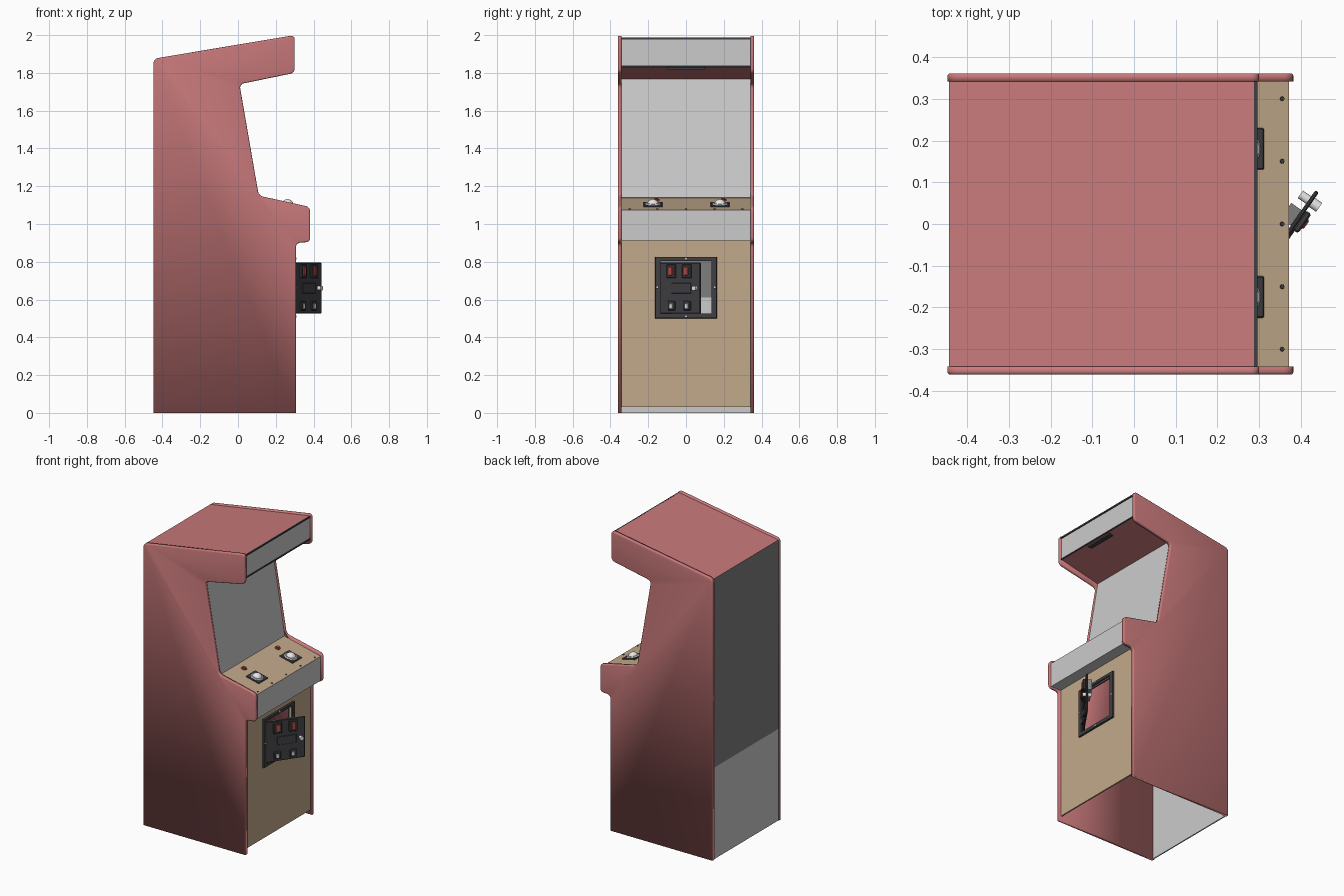
import bpy, bmesh, math
from mathutils import Matrix, Vector

if "Cube" in bpy.data.objects:
    bpy.data.objects.remove(bpy.data.objects["Cube"])


def material(name, rgb):
    m = bpy.data.materials.new(name)
    m.use_nodes = True
    m.diffuse_color = (*rgb, 1)
    m.node_tree.nodes["Principled BSDF"].inputs["Base Color"].default_value = (*rgb, 1)
    return m


pink = material("pink paint", (0.58, 0.19, 0.195))
grey = material("light grey", (0.6, 0.6, 0.6))
dark = material("dark grey", (0.21, 0.21, 0.21))
tan = material("tan wood", (0.54, 0.40, 0.26))
black = material("charcoal", (0.05, 0.05, 0.055))
red = material("button red", (0.5, 0.07, 0.06))
white = material("off white", (0.8, 0.8, 0.8))


def finish(bm, name, mat, matrix=None):
    bmesh.ops.recalc_face_normals(bm, faces=bm.faces)
    me = bpy.data.meshes.new(name)
    bm.to_mesh(me)
    bm.free()
    me.materials.append(mat)
    ob = bpy.data.objects.new(name, me)
    bpy.context.collection.objects.link(ob)
    if matrix:
        ob.matrix_world = matrix
    return ob


def prism(name, pts, y0, y1, mat):
    """Extrude an x-z outline along y."""
    bm = bmesh.new()
    face = bm.faces.new([bm.verts.new((x, y0, z)) for x, z in pts])
    new = bmesh.ops.extrude_face_region(bm, geom=[face])["geom"]
    bmesh.ops.translate(bm, vec=(0, y1 - y0, 0), verts=[v for v in new if isinstance(v, bmesh.types.BMVert)])
    return finish(bm, name, mat)


def slab(name, p, q, mat, t=0.008, half=0.341):
    """Thin board between two x-z points, thickness to the right of p->q."""
    d = (Vector(q) - Vector(p)).normalized() * t
    n = Vector((d.y, -d.x))
    return prism(name, [p, q, Vector(q) + n, Vector(p) + n], -half, half, mat)


def box(name, size, loc, mat, matrix=None, bevel=0):
    bm = bmesh.new()
    bmesh.ops.create_cube(bm, size=1, matrix=Matrix.Translation(loc) @ Matrix.Diagonal((*size, 1)))
    if bevel:
        bmesh.ops.bevel(bm, geom=bm.edges[:], offset=bevel, segments=1, affect='EDGES')
    return finish(bm, name, mat, matrix)


def disc(name, r1, r2, depth, matrix, mat, sides=16):
    bm = bmesh.new()
    bmesh.ops.create_cone(bm, cap_ends=True, segments=sides, radius1=r1, radius2=r2, depth=depth)
    return finish(bm, name, mat, matrix)


def ring(name, outer, inner, x0, x1, mat, slope=0):
    """Rectangular board facing +x with a rectangular hole; rects are y0, y1, z0, z1."""
    def corners(x, r, s=0):
        return [bm.verts.new((x, y, z)) for y, z in
                ((r[0] + s, r[2] + s), (r[1] - s, r[2] + s), (r[1] - s, r[3] - s), (r[0] + s, r[3] - s))]
    bm = bmesh.new()
    loops = [corners(x0, outer), corners(x1, outer, slope), corners(x1, inner), corners(x0, inner)]
    for a, b in zip(loops, loops[1:] + loops[:1]):
        for i in range(4):
            j = (i + 1) % 4
            bm.faces.new((a[i], a[j], b[j], b[i]))
    return finish(bm, name, mat)


# Side panels: rounded outline, soft edges
outline = [(-0.447, 0), (0.307, 0), (0.307, 0.90), (0.382, 0.905), (0.382, 1.09), (0.11, 1.15),
           (0.008, 1.74), (0.30, 1.80), (0.30, 2.0), (-0.447, 1.875)]
for name, y0, y1 in (("right_side_panel", -0.361, -0.341), ("left_side_panel", 0.341, 0.361)):
    panel = prism(name, outline, y0, y1, pink)
    bm = bmesh.new()
    bm.from_mesh(panel.data)
    corners = [e for e in bm.edges if abs(e.verts[0].co.y - e.verts[1].co.y) > 0.01 and e.verts[0].co.z > 0.1]
    bmesh.ops.bevel(bm, geom=corners, offset=0.022, segments=4, profile=0.5, affect='EDGES')
    rim = [e for e in bm.edges if abs(e.verts[0].co.y - e.verts[1].co.y) < 0.001
           and abs(e.verts[0].co.y) > 0.35 and max(v.co.z for v in e.verts) > 0.001]
    bmesh.ops.bevel(bm, geom=rim, offset=0.007, segments=3, profile=0.5, affect='EDGES')
    for f in bm.faces:
        f.smooth = True
    bm.to_mesh(panel.data)
    bm.free()

# Cabinet shell between the sides
slab("roof", (-0.443, 1.868), (0.29, 1.988), pink)
slab("upper_back", (-0.443, 0.61), (-0.443, 1.868), dark)
slab("lower_back", (-0.443, 0.0), (-0.443, 0.61), grey)
slab("marquee", (0.29, 1.982), (0.29, 1.835), grey)
slab("marquee_top_trim", (0.296, 1.988), (0.296, 1.978), black)
slab("marquee_bottom_trim", (0.294, 1.838), (0.294, 1.83), black)
slab("canopy_underside", (0.288, 1.833), (0.0, 1.768), pink)
box("canopy_lamp", (0.03, 0.2, 0.01), (0.265, 0, 1.823), black)
slab("screen_bezel", (0.0, 1.78), (0.106, 1.14), grey)
slab("control_top", (0.10, 1.138), (0.371, 1.074), tan)
slab("control_front", (0.371, 1.072), (0.371, 0.912), grey)
slab("control_underside", (0.371, 0.912), (0.28, 0.912), grey)

# Front board with the coin opening and its frame
ring("front_board", (-0.341, 0.341, 0.03, 0.915), (-0.135, 0.135, 0.525, 0.805), 0.285, 0.295, tan)
ring("coin_frame", (-0.167, 0.167, 0.497, 0.83), (-0.135, 0.135, 0.525, 0.805), 0.275, 0.306, black, 0.006)
facing = Matrix.Rotation(math.pi / 2, 4, 'Y')
for y, z in ((-0.153, 0.665), (0.153, 0.665), (0, 0.818), (0, 0.51)):
    disc("frame_screw", 0.006, 0.005, 0.006, Matrix.Translation((0.307, y, z)) @ facing, white, 10)

# Open coin door, in its own axes: along the door, outward, up
along, out = Vector((0.57, 0.82, 0)).normalized(), Vector((0.82, -0.57, 0)).normalized()
door = Matrix((along, out, (0, 0, 1))).transposed().to_4x4()
door.translation = (0.287, -0.14, 0)
box("coin_door", (0.265, 0.01, 0.27), (0.133, 0, 0.66), black, door, 0.003)
box("door_centre_plate", (0.125, 0.006, 0.055), (0.145, 0.007, 0.66), black, door, 0.002)
for t in (0.085, 0.185):
    box("coin_slot_housing", (0.056, 0.016, 0.072), (t, 0.012, 0.75), black, door, 0.004)
    box("coin_button", (0.028, 0.012, 0.05), (t, 0.019, 0.75), red, door, 0.004)
    box("coin_mechanism", (0.045, 0.03, 0.07), (t, -0.02, 0.75), dark, door)
    box("coin_return", (0.046, 0.012, 0.05), (t, 0.01, 0.568), black, door, 0.004)
    box("return_flap", (0.02, 0.008, 0.028), (t, 0.014, 0.564), white, door, 0.002)
for name, r, n in (("door_lock", 0.013, 0.014), ("lock_cam", 0.011, -0.017)):
    disc(name, r, r, 0.024, door @ Matrix.Translation((0.237, n, 0.66)) @ Matrix.Rotation(math.pi / 2, 4, 'X'), white)

# Trackballs, buttons and screws on the sloped control surface
slope = math.atan2(0.064, 0.271)


def on_panel(x, y, lift=0.0):
    z = 1.138 - (x - 0.10) * math.tan(slope)
    return Matrix.Translation((x, y, z)) @ Matrix.Rotation(slope, 4, 'Y') @ Matrix.Translation((0, 0, lift))


for y in (-0.175, 0.18):
    box("trackball_plate", (0.1, 0.1, 0.008), (0, 0, 0.003), black, on_panel(0.262, y), 0.003)
    disc("trackball_collar", 0.043, 0.036, 0.008, on_panel(0.262, y, 0.009), grey, 24)
    bm = bmesh.new()
    bmesh.ops.create_uvsphere(bm, u_segments=20, v_segments=12, radius=0.032)
    for f in bm.faces:
        f.smooth = True
    finish(bm, "trackball", white, on_panel(0.262, y, 0.0))
    disc("button_collar", 0.018, 0.016, 0.008, on_panel(0.155, y + 0.017, 0.002), red)
    disc("button_cap", 0.011, 0.01, 0.012, on_panel(0.155, y + 0.017, 0.006), red)
for y in (-0.3, -0.15, 0, 0.15, 0.3):
    disc("panel_screw", 0.006, 0.005, 0.005, on_panel(0.355, y, 0.001), black, 8)
